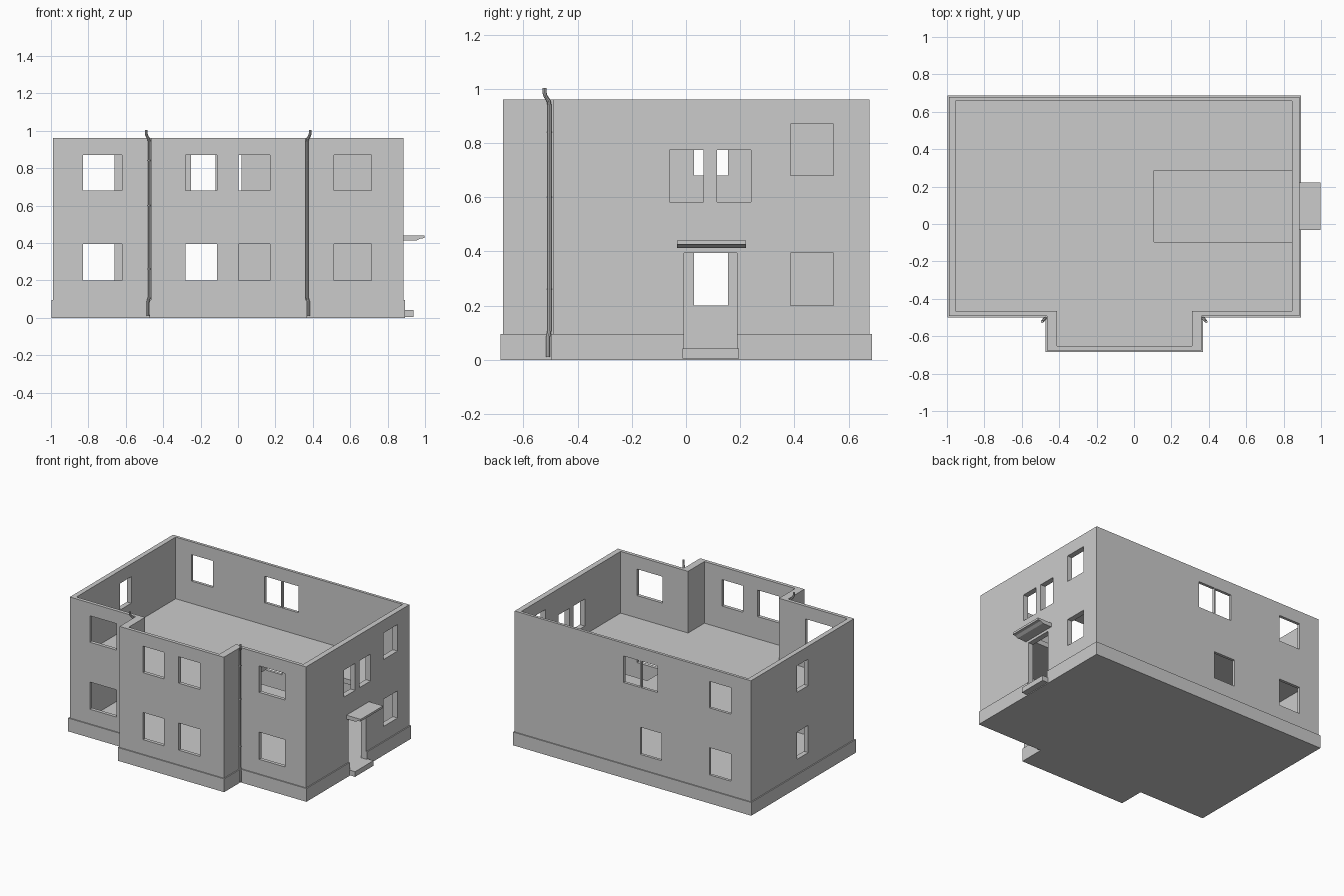
import bpy, bmesh
from mathutils import Vector

if "Cube" in bpy.data.objects:
    bpy.data.objects.remove(bpy.data.objects["Cube"])


def make(name, bm):
    bmesh.ops.recalc_face_normals(bm, faces=bm.faces)
    me = bpy.data.meshes.new(name)
    bm.to_mesh(me)
    bm.free()
    ob = bpy.data.objects.new(name, me)
    bpy.context.collection.objects.link(ob)
    return ob


def loft(name, rings):
    """Closed solid through matching rings, capped at both ends."""
    bm = bmesh.new()
    loops = [[bm.verts.new(p) for p in r] for r in rings]
    for a, b in zip(loops, loops[1:]):
        n = len(a)
        for i in range(n):
            bm.faces.new((a[i], a[(i + 1) % n], b[(i + 1) % n], b[i]))
    bm.faces.new(loops[0])
    bm.faces.new(loops[-1])
    return make(name, bm)


def boxes(name, items):
    bm = bmesh.new()
    for x0, x1, y0, y1, z0, z1 in items:
        vs = bmesh.ops.create_cube(bm, size=1)["verts"]
        for v in vs:
            v.co = Vector((x1 if v.co.x > 0 else x0,
                           y1 if v.co.y > 0 else y0,
                           z1 if v.co.z > 0 else z0))
    return make(name, bm)


def cut(ob, items):
    cutter = boxes("cutter", items)
    cutter.hide_render = True
    m = ob.modifiers.new("cut", 'BOOLEAN')
    m.operation, m.solver, m.object = 'DIFFERENCE', 'EXACT', cutter
    bpy.context.view_layer.objects.active = ob
    bpy.ops.object.modifier_apply(modifier=m.name)
    bpy.data.objects.remove(cutter)


def outline(x0, x1, back, front, bx0, bx1, bay, z):
    return [(x0, back, z), (x0, front, z), (bx0, front, z), (bx0, bay, z),
            (bx1, bay, z), (bx1, front, z), (x1, front, z), (x1, back, z)]


PLINTH = (-0.998, 0.892, 0.686, -0.499, -0.474, 0.369, -0.684)
OUTER = (-0.99, 0.884, 0.678, -0.491, -0.466, 0.361, -0.676)
INNER = (-0.955, 0.845, 0.658, -0.466, -0.411, 0.31, -0.651)

# House shell: plinth, outer walls, open top, inner walls and ground floor
shell = loft("house_shell", [outline(*p, z) for p, z in (
    (PLINTH, 0), (PLINTH, 0.095), (OUTER, 0.095), (OUTER, 0.962),
    (INNER, 0.962), (INNER, 0.04))])

# Window and door openings
LOW, HIGH = (0.2, 0.395), (0.68, 0.87)
holes = []
for z in (LOW, HIGH):
    for a, b in ((-0.83, -0.62), (0.512, 0.715)):       # front, main wall
        holes.append((a, b, -0.55, -0.44, *z))
    for a, b in ((-0.28, -0.112), (0.003, 0.17)):       # front, bay
        holes.append((a, b, -0.72, -0.6, *z))
    holes.append((-0.83, -0.66, 0.6, 0.74, *z))         # back
    holes.append((-1.05, -0.9, 0.03, 0.155, *z))        # left
    holes.append((0.8, 0.95, 0.385, 0.545, *z))         # right
holes.append((-0.28, -0.112, 0.6, 0.74, *LOW))
for a, b in ((-0.25, -0.12), (-0.11, 0.02)):            # back pair
    holes.append((a, b, 0.6, 0.74, *HIGH))
for a, b in ((-0.06, 0.065), (0.115, 0.24)):            # stairwell pair
    holes.append((0.8, 0.95, a, b, 0.582, 0.775))
holes.append((0.8, 0.95, -0.008, 0.188, 0.041, 0.395))  # door
cut(shell, holes)

# Upper floor with stairwell opening
floor = loft("upper_floor", [outline(*INNER, 0.485), outline(*INNER, 0.52)])
cut(floor, [(0.108, 0.9, -0.095, 0.285, 0.4, 0.6)])

# Door step and canopy
boxes("door_step", [(0.885, 0.937, -0.012, 0.196, 0.005, 0.042)])
canopy = [(0.88, 0.413), (0.955, 0.413), (0.975, 0.424), (0.996, 0.426),
          (0.996, 0.441), (0.88, 0.441)]
loft("door_canopy", [[(x, y, z) for x, z in canopy] for y in (-0.033, 0.221)])


# Downpipes in the corners beside the bay
def tube(name, pts, r):
    cu = bpy.data.curves.new(name, 'CURVE')
    cu.dimensions = '3D'
    cu.bevel_depth, cu.bevel_resolution, cu.use_fill_caps = r, 2, True
    s = cu.splines.new('POLY')
    s.points.add(len(pts) - 1)
    for p, c in zip(s.points, pts):
        p.co = (*c, 1)
    ob = bpy.data.objects.new(name, cu)
    bpy.context.collection.objects.link(ob)
    bpy.ops.object.select_all(action='DESELECT')
    ob.select_set(True)
    bpy.context.view_layer.objects.active = ob
    bpy.ops.object.convert(target='MESH')
    bpy.ops.object.shade_smooth_by_angle()


for side, x, d in (("left", -0.474, -1), ("right", 0.369, 1)):
    path = [(0.008, 0.009, 0.01), (0.008, 0.009, 0.085), (0, 0.004, 0.11),
            (0, 0.004, 0.94), (0.004, 0.008, 0.958), (0.013, 0.018, 0.972),
            (0.017, 0.022, 0.985), (0.017, 0.022, 1.003)]
    tube("downpipe_" + side,
         [(x + d * a, -0.5 - b, z) for a, b, z in path], 0.0075)
    for i, z in enumerate((0.26, 0.6, 0.84)):
        tube(f"pipe_clip_{side}_{i}",
             [(x, -0.504, z - 0.003), (x, -0.504, z + 0.003)], 0.009)
